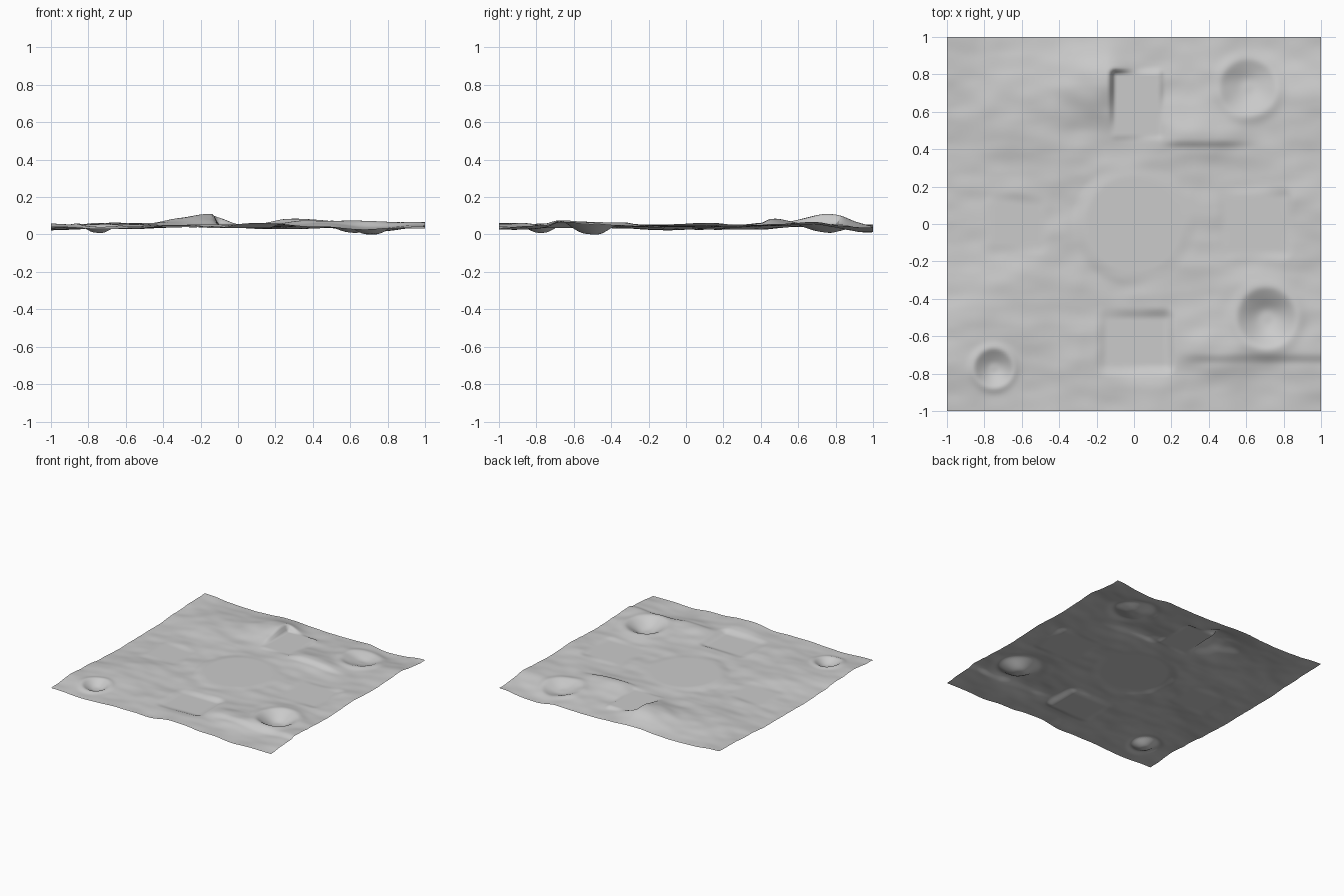
import bpy, bmesh, math
from mathutils import Vector, noise

if "Cube" in bpy.data.objects:
    bpy.data.objects.remove(bpy.data.objects["Cube"], do_unlink=True)

N = 160  # grid cells per side


def smooth(a, b, v):
    t = min(1, max(0, (v - a) / (b - a)))
    return t * t * (3 - 2 * t)


# Control heights (x, y, z) that shape the broad ground
CONTROL = [
    (-1, -1, .045), (-.65, -1, .025), (-.4, -1, .05), (-.2, -1, .03), (.15, -1, .072),
    (.4, -1, .035), (.7, -1, .02), (1, -1, .02), (1, -.8, .055), (1, -.5, .06),
    (1, -.16, .04), (1, .06, .065), (1, .42, .045), (1, .62, .078), (1, 1, .045),
    (.74, 1, .006), (.3, 1, .015), (.1, 1, .04), (-.2, 1, .045), (-.48, 1, .04),
    (-.7, 1, .02), (-1, 1, .065), (-1, .67, .035), (-1, .35, .03), (-1, .1, .03),
    (-1, -.27, .02), (-1, -.63, .06), (-.65, -.5, .07), (-.4, -.35, .045),
    (.45, -.62, .07), (.35, .5, .075), (.5, .25, .04), (-.35, .35, .04),
    (-.65, .65, .075), (-.4, -.75, .045), (.35, -.3, .05), (.4, .8, .05),
]

# Flat pads: centre x, y, half width, half depth, height
PADS = [(.015, .64, .115, .16, .055), (.01, -.63, .15, .12, .035),
        (.65, 0, .14, .14, .045), (-.63, 0, .12, .10, .04)]

# Craters: centre x, y, radius, depth, rim height
CRATERS = [(.71, -.50, .17, .055, .008), (-.75, -.77, .11, .035, .008), (.61, .73, .16, .032, .008)]


def height(x, y):
    # Broad ground
    total = weight = 0
    for cx, cy, cz in CONTROL:
        w = 1 / (((x - cx) ** 2 + (y - cy) ** 2) ** 1.5 + .004)
        total += w * cz
        weight += w
    z = total / weight
    # Small ripples
    z += .010 * noise.noise(Vector((x * 3.2, y * 5, 1.7)))
    z += .005 * noise.noise(Vector((x * 7, y * 11, 4.2)))
    # Ridges with a steeper southern side
    z += .016 * smooth(.40, .45, y) * (1 - smooth(.45, .62, y)) * smooth(.12, .25, x) * (1 - smooth(.45, .7, x))
    z += .014 * smooth(-.75, -.69, y) * (1 - smooth(-.69, -.55, y)) * smooth(.2, .4, x)
    # Craters
    for cx, cy, r, depth, rim in CRATERS:
        d = math.hypot(x - cx, y - cy) / r
        z += rim * math.exp(-((d - 1) / .22) ** 2) - depth * (1 - smooth(.15, 1, d))
    # Hill beside the northern pad
    south = .24 if y < .78 else .14
    west = .26 if x < -.15 else .12
    hill = math.exp(-((x + .15) / west) ** 2 - ((y - .78) / south) ** 2)
    z += .062 * hill
    # Level pads, blended into the ground
    for cx, cy, hx, hy, level in PADS:
        d = math.hypot(max(0, abs(x - cx) - hx), max(0, abs(y - cy) - hy))
        edge = .035 if cy > .5 else .07
        z += (level - z) * (1 - smooth(0, edge, d))
    # Round central plaza
    z += (.055 - z) * (1 - smooth(.25, .34, math.hypot(x, y)))
    return max(0, min(.115, z))


# Ground sheet
mesh = bpy.data.meshes.new("ground")
ground = bpy.data.objects.new("ground", mesh)
bpy.context.collection.objects.link(ground)
bm = bmesh.new()
bmesh.ops.create_grid(bm, x_segments=N, y_segments=N, size=1)
for v in bm.verts:
    v.co.z = height(v.co.x, v.co.y)
low = min(v.co.z for v in bm.verts)
for v in bm.verts:
    v.co.z -= low
for f in bm.faces:
    f.smooth = True
bm.to_mesh(mesh)
bm.free()

# Plain grey finish
grey = bpy.data.materials.new("stone grey")
grey.use_nodes = True
colour = (.6, .6, .6, 1)
grey.diffuse_color = colour
grey.node_tree.nodes["Principled BSDF"].inputs["Base Color"].default_value = colour
mesh.materials.append(grey)
